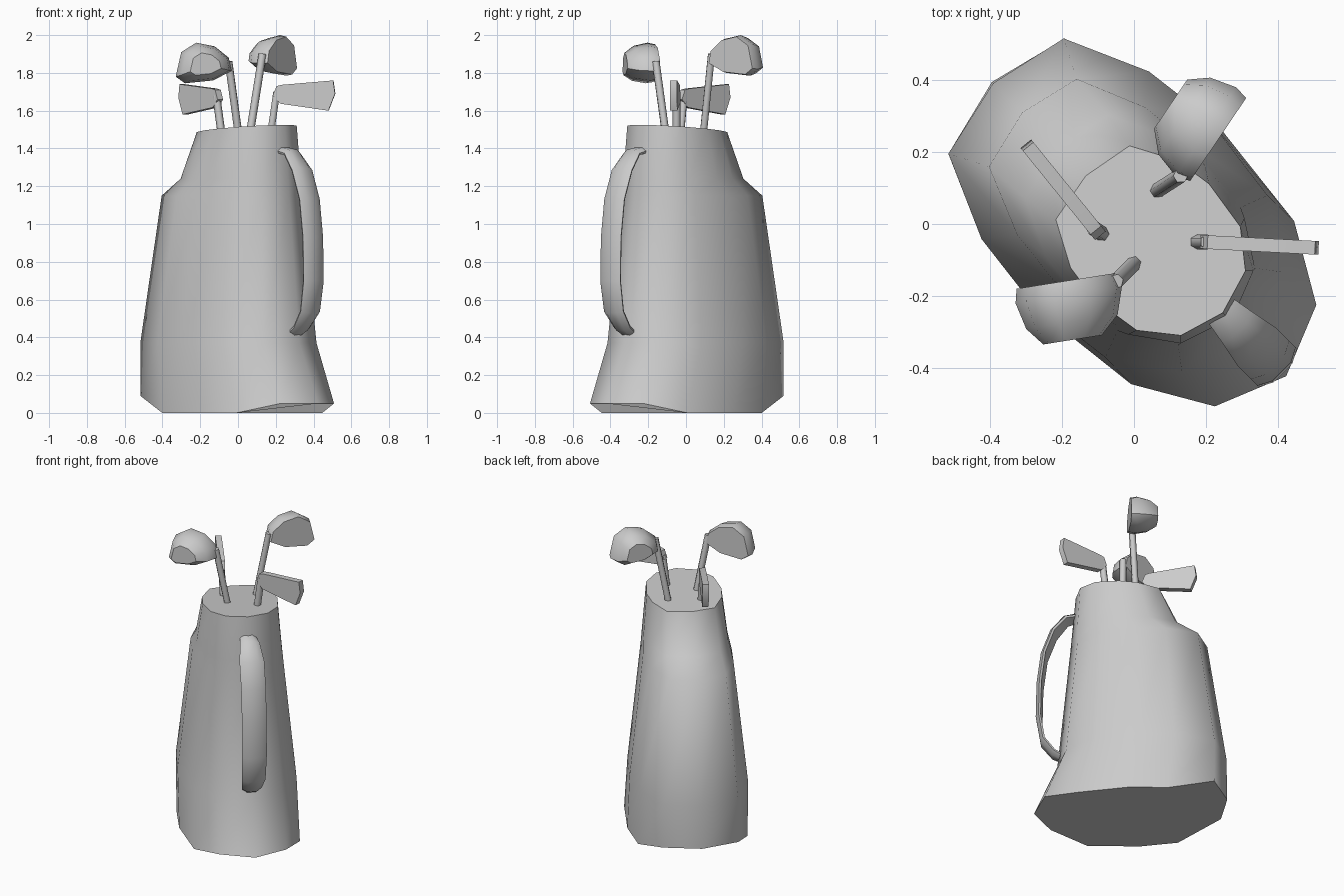
import bpy, bmesh, math
from mathutils import Vector, Matrix

cube = bpy.data.objects.get("Cube")
if cube:
    bpy.data.objects.remove(cube, do_unlink=True)

grey = bpy.data.materials.new("plain_grey")
grey.use_nodes = True
grey.diffuse_color = (0.6, 0.6, 0.6, 1)
grey.node_tree.nodes["Principled BSDF"].inputs["Base Color"].default_value = (0.6, 0.6, 0.6, 1)

# The bag lies along a diagonal: local +x is the strap side
DIAGONAL = Matrix.Rotation(math.radians(-45), 4, 'Z')


def loft(name, rings, matrix, sharp=45):
    """Skin closed rings of equal length and cap both ends."""
    bm = bmesh.new()
    loops = [[bm.verts.new(matrix @ Vector(p)) for p in ring] for ring in rings]
    n = len(loops[0])
    for low, high in zip(loops, loops[1:]):
        for i in range(n):
            j = (i + 1) % n
            bm.faces.new((low[i], low[j], high[j], high[i]))
    bm.faces.new(loops[0][::-1])
    bm.faces.new(loops[-1])
    bmesh.ops.recalc_face_normals(bm, faces=bm.faces)
    mesh = bpy.data.meshes.new(name)
    bm.to_mesh(mesh)
    bm.free()
    mesh.materials.append(grey)
    obj = bpy.data.objects.new(name, mesh)
    bpy.context.collection.objects.link(obj)
    bpy.ops.object.select_all(action='DESELECT')
    obj.select_set(True)
    bpy.context.view_layer.objects.active = obj
    bpy.ops.object.shade_smooth_by_angle(angle=math.radians(sharp))
    return obj


def place(x, y, z, degrees):
    return Matrix.Translation((x, y, z)) @ Matrix.Rotation(math.radians(degrees), 4, 'Z')


# Bag: twelve-sided section, as (fraction of length, fraction of half width)
half = [(1, 0), (.93, .56), (.75, .9), (.48, 1), (.28, .93), (.05, .64), (0, 0)]
section = half + [(t, -w) for t, w in half[-2:0:-1]]


def rim_height(t):
    return .05 if t > .9 else .09 if t < .1 else 0


# Each level: back end, strap end, half width, height
levels = [(-.56, .60, .357, rim_height),
          (-.555, .46, .355, lambda t: .37),
          (-.44, .383, .27, lambda t: 1.15),
          (-.30, .375, .255, lambda t: 1.24),
          (-.19, .35, .227, lambda t: 1.485 + .04 * t)]
loft("bag_body",
     [[(a + (b - a) * t, w * width, height(t)) for t, w in section]
      for a, b, width, height in levels], DIAGONAL, 60)

# Strap: arched path on the bag, as (outward, height, half width)
path = [(.32, 1.38, .045), (.40, 1.365, .06), (.47, 1.28, .075), (.525, 1.13, .075),
        (.55, .93, .075), (.555, .70, .075), (.53, .54, .072), (.47, .46, .06), (.40, .42, .04)]
strap = []
for i, (u, z, w) in enumerate(path):
    before, after = path[max(i - 1, 0)], path[min(i + 1, len(path) - 1)]
    along = Vector((after[0] - before[0], 0, after[1] - before[1])).normalized()
    out = Vector((-along.z, 0, along.x))
    centre = Vector((u, 0, z))
    strap.append([centre + out * d + Vector((0, w * k, 0))
                  for k, d in [(-.9, 0), (.9, 0), (1, .012), (.5, .032), (-.5, .032), (-1, .012)]])
loft("strap", strap, DIAGONAL)


def shaft(name, start, end, radius=.021):
    axis = Vector(end) - Vector(start)
    turn = axis.to_track_quat('Z', 'Y').to_matrix().to_4x4()
    ring = [(radius * math.cos(k * math.tau / 6), radius * math.sin(k * math.tau / 6)) for k in range(6)]
    loft(name, [[(x, y, z) for x, y in ring] for z in (0, axis.length)],
         Matrix.Translation(start) @ turn, 65)


# Rounded club head: face outline shrinking towards the back
wood_face = [(0, .07), (.015, .14), (.09, .2), (.19, .22), (.27, .17), (.30, .04), (.25, .005), (.1, .02)]


def wood(name, matrix):
    rings = []
    for depth, scale in [(0, .93), (.04, 1), (.115, .86), (.165, .55)]:
        rings.append([(.17 + (a - .17) * scale, depth, .1 + (z - .1) * scale) for a, z in wood_face])
    loft(name, rings, matrix)


# Flat club head: blade outline with thickness
blade = [(-.01, .08), (.01, .13), (.04, .137), (.31, .16), (.32, .09), (.285, 0), (.03, .037)]


def iron(name, matrix):
    loft(name, [[(a, y, z) for a, z in blade] for y in (-.019, .019)], matrix)


wood("right_wood_head", place(-.04, -.135, 1.74, 189))
shaft("right_wood_shaft", (.005, -.105, 1.46), (-.05, -.16, 1.86))
wood("left_wood_head", place(.15, .11, 1.78, 56))
shaft("left_wood_shaft", (.06, .09, 1.46), (.13, .135, 1.9))
iron("right_iron_head", place(-.1, -.025, 1.58, 129))
shaft("right_iron_shaft", (-.085, -.03, 1.46), (-.115, -.01, 1.68))
iron("left_iron_head", place(.195, -.05, 1.6, -3))
shaft("left_iron_shaft", (.17, -.05, 1.46), (.205, -.05, 1.7))
